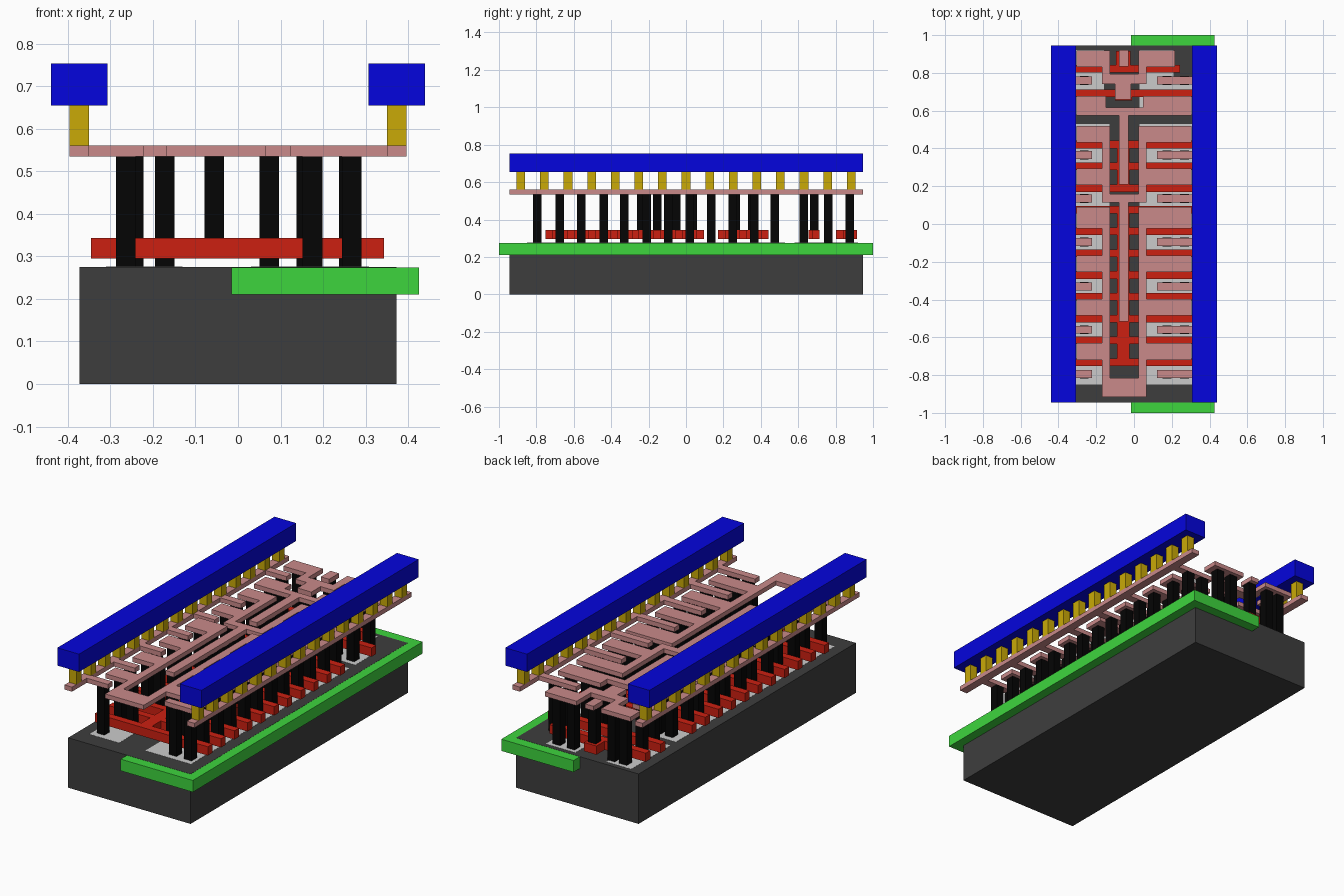
import bpy, bmesh

if "Cube" in bpy.data.objects:
    bpy.data.objects.remove(bpy.data.objects["Cube"])


def material(name, r, g, b):
    m = bpy.data.materials.new(name)
    m.diffuse_color = [(c / 255) ** 2.2 for c in (r, g, b)] + [1]
    m.use_nodes = True
    m.node_tree.nodes["Principled BSDF"].inputs["Base Color"].default_value = m.diffuse_color
    return m


DARK = material("dark_grey", 64, 64, 64)
LIGHT = material("light_grey", 190, 190, 190)
GREEN = material("green", 64, 212, 64)
RED = material("red", 203, 37, 24)
BLACK = material("black", 13, 13, 13)
PINK = material("pink", 200, 136, 136)
GOLD = material("gold", 200, 168, 16)
BLUE = material("blue", 13, 13, 220)


def layer(name, groups, z0, z1, mat):
    """Each group is a list of rectangles (x0, x1, y0, y1) fused into one slab."""
    bm = bmesh.new()
    for rects in groups:
        xs = sorted({v for r in rects for v in r[:2]})
        ys = sorted({v for r in rects for v in r[2:]})
        verts = {}

        def v(i, j, z):
            if (i, j, z) not in verts:
                verts[i, j, z] = bm.verts.new((xs[i], ys[j], z))
            return verts[i, j, z]

        cells = set()
        for i in range(len(xs) - 1):
            for j in range(len(ys) - 1):
                cx, cy = (xs[i] + xs[i + 1]) / 2, (ys[j] + ys[j + 1]) / 2
                if any(a < cx < b and c < cy < d for a, b, c, d in rects):
                    cells.add((i, j))
        for i, j in cells:
            ring = [(i, j), (i + 1, j), (i + 1, j + 1), (i, j + 1)]
            bm.faces.new([v(*p, z1) for p in ring])
            bm.faces.new([v(*p, z0) for p in reversed(ring)])
            # walls only where the neighbouring cell is empty
            for k, (dx, dy) in enumerate(((0, -1), (1, 0), (0, 1), (-1, 0))):
                if (i + dx, j + dy) not in cells:
                    p, q = ring[k], ring[(k + 1) % 4]
                    bm.faces.new([v(*p, z0), v(*q, z0), v(*q, z1), v(*p, z1)])
    me = bpy.data.meshes.new(name)
    bm.to_mesh(me)
    bm.free()
    me.materials.append(mat)
    ob = bpy.data.objects.new(name, me)
    bpy.context.collection.objects.link(ob)
    return ob


def square(x, y, h=0.023):
    return [(x - h, x + h, y - h, y + h)]


L = 0.945
# Base block, well and flush active areas
layer("base_block", [[(-0.373, 0.373, -L, L)]], 0, 0.275, DARK)
layer("well", [[(-0.015, 0.425, -1, 1)]], 0.21, 0.2742, GREEN)
layer("active_areas", [[(-0.31, -0.13, -0.85, 0.53)], [(0.03, 0.308, -0.85, 0.53)],
                       [(-0.31, -0.16, 0.58, 0.92)], [(0.03, 0.21, 0.74, 0.92),
                                                     (0.03, 0.308, 0.58, 0.74)]],
      0.25, 0.2758, LIGHT)


# Gate bars, joined by centre spines
def bar(y, x1=0.343):
    return (-0.345, x1, y - 0.02, y + 0.02)


third = [0.19 + 0.1155 * i for i in range(3)]
fourth = [-0.732 + 0.1155 * i for i in range(8)]
gates = [[bar(0.823, 0.243), (-0.095, -0.018, 0.823, 0.915)],
         [bar(0.693), (-0.1, -0.01, 0.655, 0.693)],
         [bar(y) for y in third] + [(-0.09, -0.025, third[0], third[-1])],
         [bar(y) for y in fourth] + [(-0.09, -0.025, fourth[0], fourth[-1])]]
layer("gate_bars", gates, 0.295, 0.343, RED)

# Pillars standing on the base and on the gates
rail_y = [-0.795, -0.56, -0.33, -0.095, 0.135, 0.365, 0.76]
out_y = [-0.675, -0.44, -0.21, 0.02, 0.25, 0.475, 0.63, 0.875]
pillars = []
for y in rail_y:
    pillars += [square(x, y) for x in (-0.264, 0.175, 0.267)]
for y in out_y:
    xs = (-0.245, -0.172, 0.073, 0.161) + (() if y > 0.8 else (0.26,))
    pillars += [square(x, y) for x in xs]
layer("base_pillars", pillars, 0.275, 0.535, BLACK)
gate_y = [-0.239, -0.153, -0.053, 0.037, 0.265, 0.355, 0.685, 0.875]
layer("gate_pillars", [square(-0.056, y) for y in gate_y], 0.343, 0.535, BLACK)

# Local wiring: two combs along the sides
left_comb = [(-0.396, -0.35, -L, L)] + [(-0.396, -0.222, y - 0.021, y + 0.021) for y in rail_y]
right_comb = [(0.35, 0.396, -L, L)] + [(0.122, 0.396, y - 0.021, y + 0.021) for y in rail_y]
layer("left_comb", [left_comb], 0.535, 0.56, PINK)
layer("right_comb", [right_comb], 0.535, 0.56, PINK)


# Local wiring: nets of finger pads, two columns and a crossing
def net(ys, top, low, bridge, right=0.305):
    r = [(-0.169, -0.127, low, top), (0.023, 0.066, low, top),
         (-0.169, 0.066, *bridge)]
    for y in ys:
        r += [(-0.305, -0.127, y - 0.044, y + 0.044), (0.023, right, y - 0.044, y + 0.044)]
    return r


STEM = (-0.08, -0.03)
nets = [[(-0.08, -0.03, 0.835, 0.92)],
        net([0.875], 0.919, 0.74, (0.74, 0.795), 0.217) + [(-0.1, -0.015, 0.66, 0.74)],
        [(-0.305, 0.305, 0.575, 0.617), (-0.305, -0.148, 0.575, 0.677),
         (0.048, 0.305, 0.575, 0.677), (*STEM, 0.208, 0.575)],
        net([0.25, 0.475], 0.519, 0.115, (0.115, 0.16)) + [(*STEM, -0.515, 0.115)],
        net(out_y[:4], 0.064, -0.915, (-0.915, -0.815))]
# the last net has a wider first pad reaching up to the gate
nets[-1] += [(-0.305, -0.127, 0.02, 0.09), (0.023, 0.305, 0.02, 0.09)]
layer("local_wiring", nets, 0.535, 0.56, PINK)

# Gold studs and blue power rails on both sides
for side, s in (("left", -1), ("right", 1)):
    layer(side + "_studs", [square(s * 0.373, 0.1262 * i) for i in range(-7, 8)],
          0.56, 0.655, GOLD)
    layer(side + "_power_rail", [[(s * 0.373 - 0.066, s * 0.373 + 0.066, -L, L)]],
          0.655, 0.753, BLUE)
